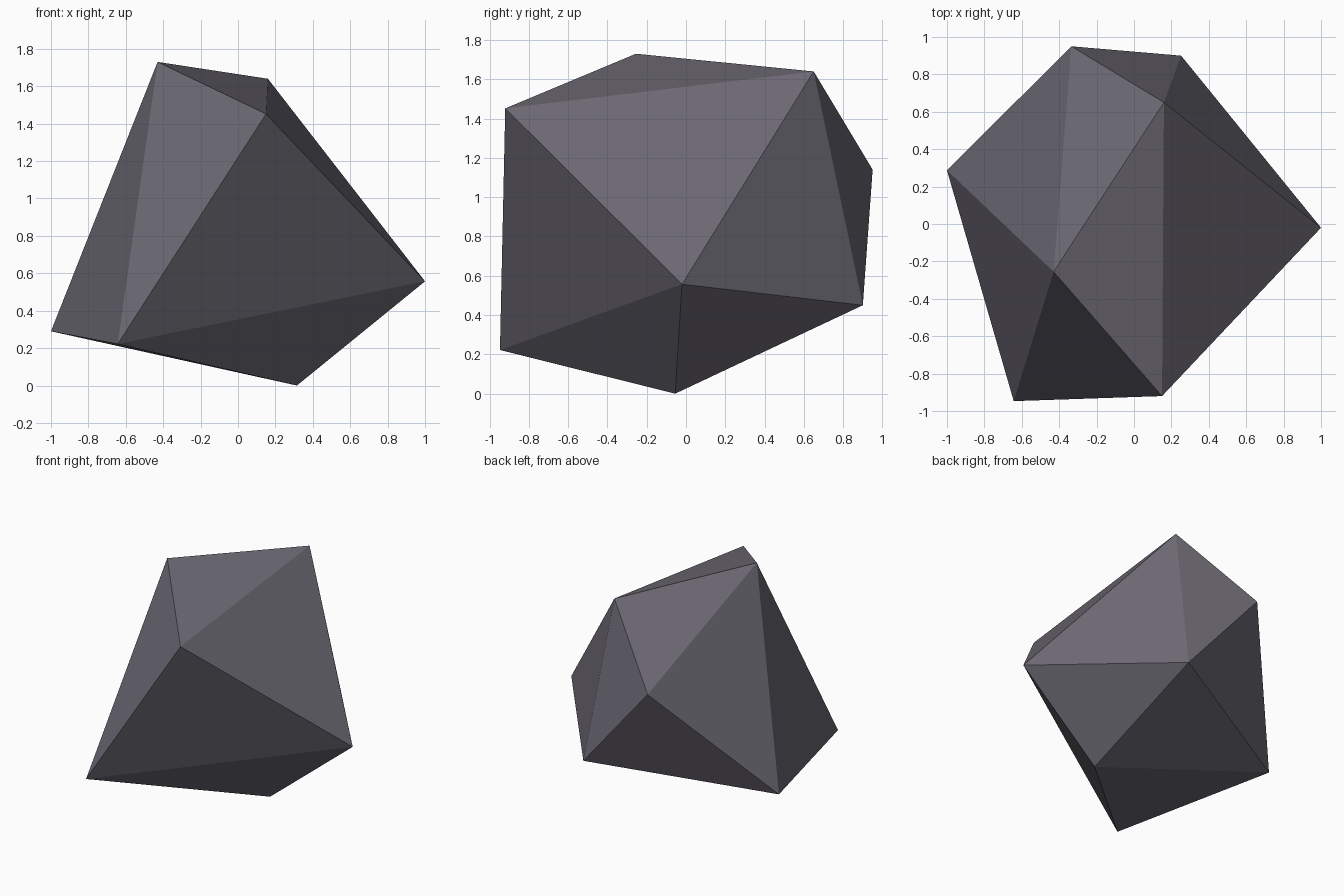
import bpy, bmesh

if "Cube" in bpy.data.objects:
    bpy.data.objects.remove(bpy.data.objects["Cube"])

# Faceted boulder: convex hull of its nine corners
corners = [
    (-0.43, -0.255, 1.73), (0.16, 0.65, 1.64), (0.15, -0.92, 1.452),   # crown
    (-0.335, 0.95, 1.14), (0.252, 0.90, 0.45), (1.0, -0.02, 0.557),    # back and right
    (-0.643, -0.947, 0.222), (-1.0, 0.287, 0.29),                      # left
    (0.315, -0.055, 0.005 - 0.005),                                    # foot
]

bm = bmesh.new()
for c in corners:
    bm.verts.new(c)
bmesh.ops.convex_hull(bm, input=bm.verts[:])
bmesh.ops.recalc_face_normals(bm, faces=bm.faces[:])
mesh = bpy.data.meshes.new("rock")
bm.to_mesh(mesh)
bm.free()

# Single dark purplish-grey stone colour
stone = bpy.data.materials.new("grey_stone")
stone.diffuse_color = (0.150, 0.141, 0.172, 1)
stone.use_nodes = True
stone.node_tree.nodes["Principled BSDF"].inputs["Base Color"].default_value = stone.diffuse_color
mesh.materials.append(stone)

rock = bpy.data.objects.new("rock", mesh)
bpy.context.collection.objects.link(rock)
